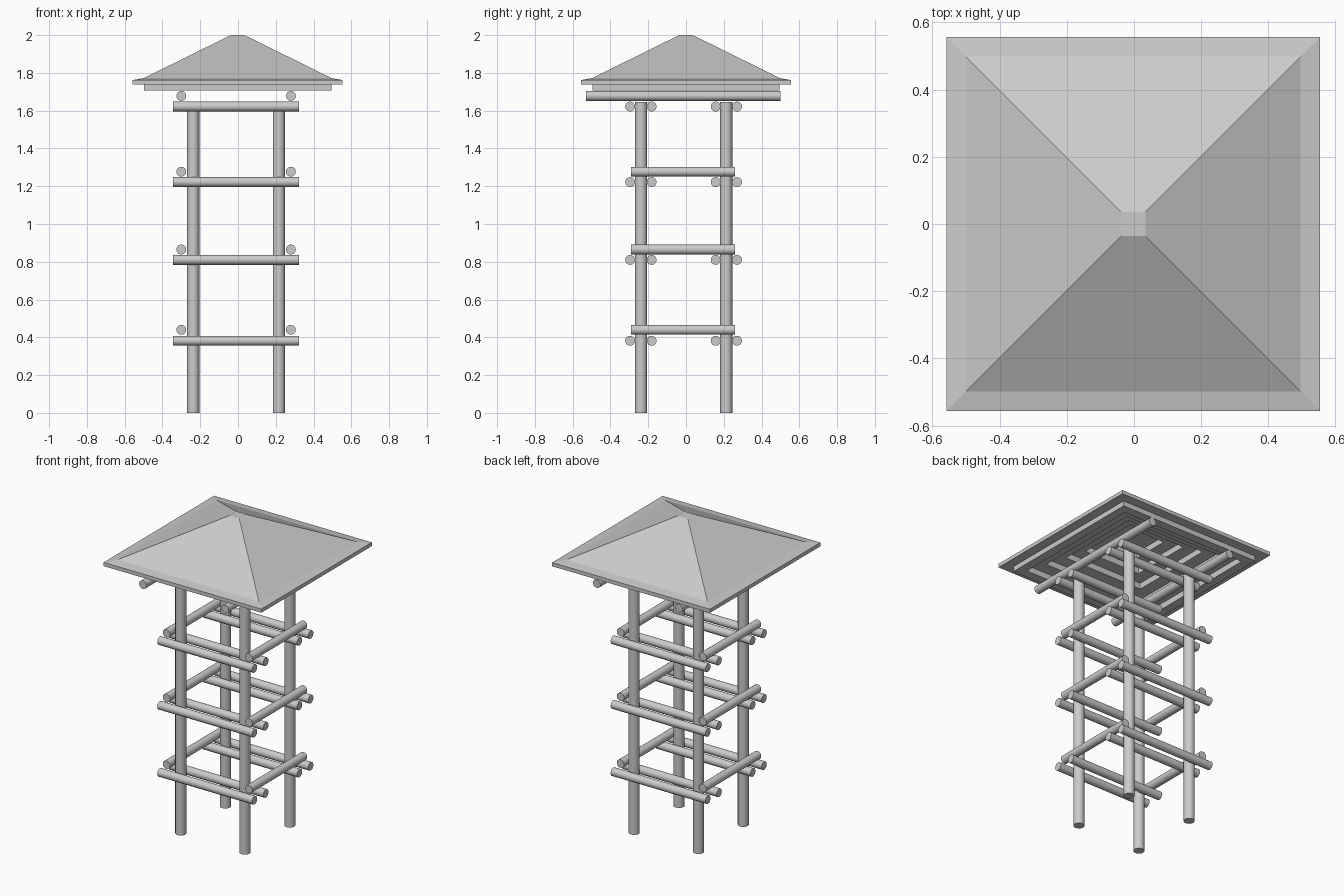
import bpy, bmesh, math
from mathutils import Vector

if "Cube" in bpy.data.objects:
    bpy.data.objects.remove(bpy.data.objects["Cube"])


def log(name, start, end, radius):
    """Round log between two points."""
    a, b = Vector(start), Vector(end)
    bpy.ops.mesh.primitive_cylinder_add(vertices=24, radius=radius, depth=(b - a).length,
                                        location=(a + b) / 2)
    ob = bpy.context.object
    ob.name = name
    ob.rotation_euler = (b - a).to_track_quat('Z', 'Y').to_euler()
    bpy.ops.object.shade_smooth_by_angle(angle=math.radians(40))


# four upright posts
for x in (-0.237, 0.216):
    for y in (-0.238, 0.213):
        log("post", (x, y, 0), (x, y, 1.645), 0.032)

# cross logs: four across x and two across y on each level
for zx, zy in ((0.382, 0.44), (0.81, 0.865), (1.222, 1.277), (1.622, 1.678)):
    for y in (-0.296, -0.182, 0.157, 0.27):
        log("cross_log", (-0.344, y, zx), (0.324, y, zx), 0.026)
    y0, y1 = (-0.53, 0.5) if zy > 1.5 else (-0.292, 0.26)
    for x in (-0.3, 0.28):
        log("side_log", (x, y0, zy), (x, y1, zy), 0.026)

# roof: square rings from the cap, over the eave, then the stepped underside
rings = [(0.036, 2.0), (0.498, 1.772), (0.556, 1.762), (0.556, 1.738),
         (0.496, 1.738), (0.496, 1.706)]
half, z = 0.44, 1.706
for i in range(5):
    rings += [(half, z), (half, z + 0.038)]
    half -= 0.08
    z += 0.038

bm = bmesh.new()
loops = [[bm.verts.new((sx * h - 0.002, sy * h, zz))
          for sx, sy in ((-1, -1), (1, -1), (1, 1), (-1, 1))] for h, zz in rings]
for a, b in zip(loops, loops[1:]):
    for i in range(4):
        j = (i + 1) % 4
        bm.faces.new((a[i], b[i], b[j], a[j]))
bm.faces.new(loops[0])
bm.faces.new(loops[-1][::-1])
bmesh.ops.recalc_face_normals(bm, faces=bm.faces)
me = bpy.data.meshes.new("roof")
bm.to_mesh(me)
bm.free()
bpy.context.collection.objects.link(bpy.data.objects.new("roof", me))
